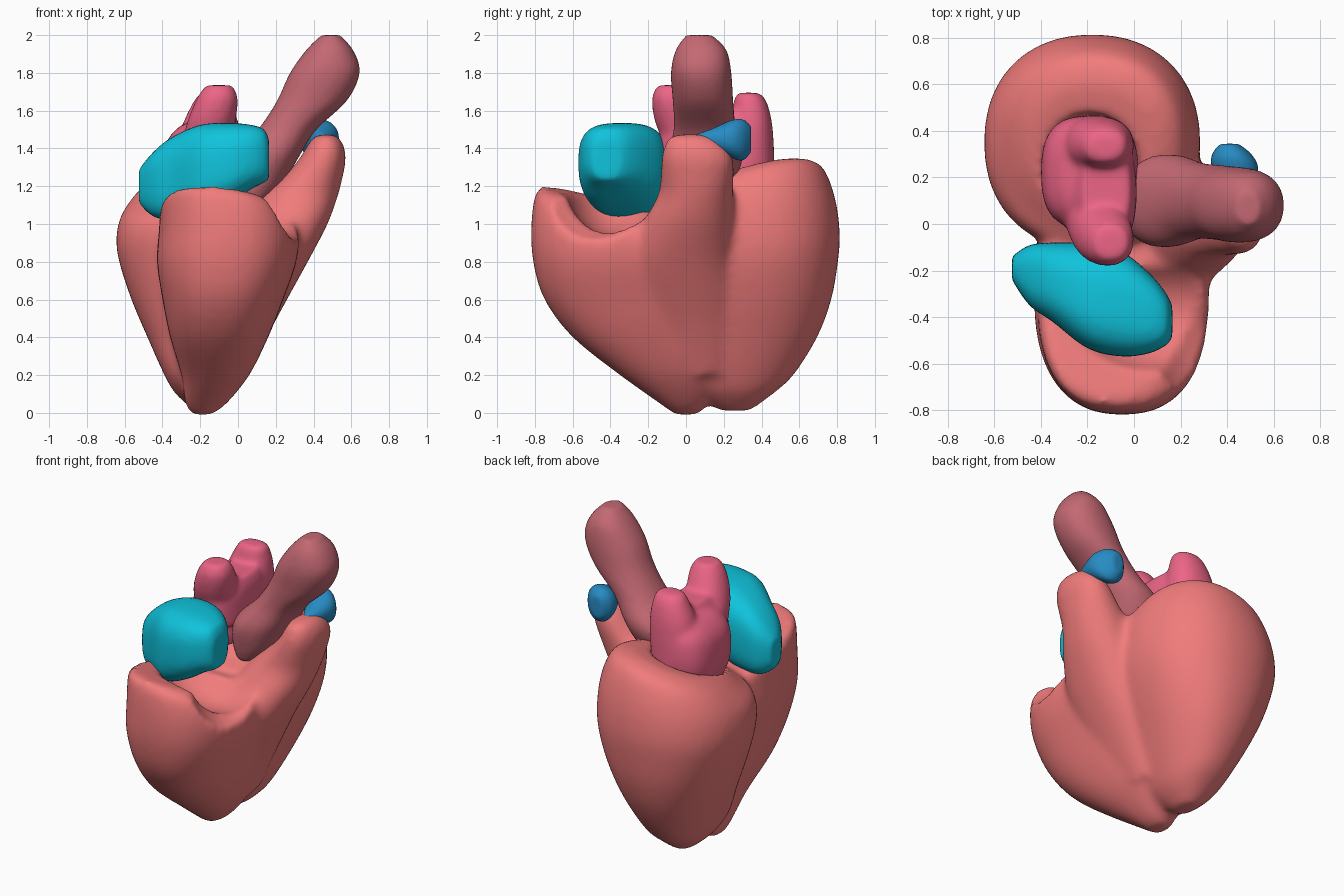
import bpy, bmesh, math
from mathutils import Vector

if "Cube" in bpy.data.objects:
    bpy.data.objects.remove(bpy.data.objects["Cube"])


def catmull(a, b, c, d, t):
    return [0.5 * (2 * q + (r - p) * t + (2 * p - 5 * q + 4 * r - s) * t * t
                   + (3 * q - p - 3 * r + s) * t ** 3) for p, q, r, s in zip(a, b, c, d)]


def loft(bm, secs, axis=2, power=2.2, n=40, steps=4):
    """Skin rounded sections (pos, cu, cv, ru, rv, slope_u, slope_v) along an axis."""
    secs = [list(s) + [0] * (7 - len(s)) for s in secs]
    fine = []
    for i in range(len(secs) - 1):
        q = [secs[max(i - 1, 0)], secs[i], secs[i + 1], secs[min(i + 2, len(secs) - 1)]]
        fine += [catmull(*q, k / steps) for k in range(steps)]
    fine.append(secs[-1])
    u_ax, v_ax = {0: (1, 2), 1: (0, 2), 2: (0, 1)}[axis]
    rings = []
    for pos, cu, cv, ru, rv, su, sv in fine:
        ring = []
        for k in range(n):
            a = 2 * math.pi * k / n
            c, s = math.cos(a), math.sin(a)
            du = ru * math.copysign(abs(c) ** (2 / power), c)
            dv = rv * math.copysign(abs(s) ** (2 / power), s)
            p = Vector()
            p[axis], p[u_ax], p[v_ax] = pos + su * du + sv * dv, cu + du, cv + dv
            ring.append(bm.verts.new(p))
        rings.append(ring)
    faces = [bm.faces.new((r[k], r[(k + 1) % n], t[(k + 1) % n], t[k]))
             for r, t in zip(rings, rings[1:]) for k in range(n)]
    faces += [bm.faces.new(rings[0]), bm.faces.new(rings[-1])]
    bmesh.ops.recalc_face_normals(bm, faces=faces)


def hollow(center, radii):
    bpy.ops.mesh.primitive_uv_sphere_add(segments=48, ring_count=24, radius=1, location=center)
    ob = bpy.context.object
    ob.name, ob.scale, ob.hide_render = "hollow_cutter", radii, True
    return ob


def part(name, lofts, color, voxel, smooth, cutters=()):
    """Fuse overlapping lofts into one soft skin, with optional hollows."""
    bm = bmesh.new()
    for kw in lofts:
        loft(bm, **kw)
    mesh = bpy.data.meshes.new(name)
    bm.to_mesh(mesh)
    bm.free()
    ob = bpy.data.objects.new(name, mesh)
    bpy.context.collection.objects.link(ob)

    def remesh():
        m = ob.modifiers.new("fuse", 'REMESH')
        m.mode, m.voxel_size = 'VOXEL', voxel
    remesh()
    for c in cutters:
        m = ob.modifiers.new("hollow", 'BOOLEAN')
        m.operation, m.object = 'DIFFERENCE', c
    if cutters:
        remesh()
    m = ob.modifiers.new("soften", 'SMOOTH')
    m.factor, m.iterations = 0.5, smooth
    # Bake the modifiers and drop the cutters
    dg = bpy.context.evaluated_depsgraph_get()
    ob.data = bpy.data.meshes.new_from_object(ob.evaluated_get(dg))
    ob.modifiers.clear()
    for c in cutters:
        bpy.data.objects.remove(c)
    ob.data.name = name
    ob.data.shade_smooth()
    mat = bpy.data.materials.new(name + "_color")
    mat.diffuse_color = (*color, 1)
    mat.use_nodes = True
    mat.node_tree.nodes["Principled BSDF"].inputs["Base Color"].default_value = mat.diffuse_color
    ob.data.materials.clear()
    ob.data.materials.append(mat)


# Ventricles: back lobe, front lobe and the rising outflow tract
back_lobe = [(.01, -.18, .26, .05, .08), (.1, -.18, .25, .15, .21), (.2, -.18, .25, .21, .32),
             (.4, -.18, .31, .30, .385), (.6, -.18, .34, .385, .43), (.8, -.18, .35, .45, .455),
             (.95, -.18, .35, .465, .465, .05), (1.1, -.18, .35, .44, .44, .13, .08),
             (1.21, -.18, .35, .37, .37, .2, .24), (1.26, -.18, .34, .27, .26, .2, .26)]
front_lobe = [(-.01, -.19, 0, .05, .06), (.05, -.17, -.01, .11, .13), (.2, -.12, -.07, .18, .28),
              (.4, -.1, -.2, .26, .4), (.6, -.08, -.26, .32, .49), (.8, -.06, -.3, .37, .51),
              (.95, -.05, -.31, .37, .51, 0, -.08), (1.06, -.07, -.34, .34, .46, -.05, -.2),
              (1.11, -.12, -.4, .26, .36, -.08, -.25)]
outflow = [(.2, -.1, .08, .16, .18), (.45, 0, .02, .18, .26), (.6, .06, -.01, .2, .29),
           (.8, .14, -.03, .23, .29), (1.0, .25, .01, .225, .24), (1.15, .33, .05, .2, .2),
           (1.25, .4, .06, .155, .195), (1.35, .45, .06, .122, .19),
           (1.43, .465, .04, .09, .15), (1.475, .465, .02, .05, .09)]
part("ventricles", [dict(secs=back_lobe), dict(secs=front_lobe, power=2.4), dict(secs=outflow)],
     (.88, .2, .2), .02, 12,
     [hollow((-.19, .22, 1.32), (.22, .26, .36)), hollow((.1, -.38, 1.27), (.4, .27, .34)),
      hollow((.36, -.5, 1.33), (.3, .36, .42))])

# Right atrium: bean resting in the front saddle
part("right_atrium", [dict(axis=0, power=2.9, secs=[
    (-.525, -.19, 1.2, .05, .09), (-.45, -.22, 1.21, .13, .17), (-.35, -.25, 1.24, .17, .22),
    (-.2, -.31, 1.28, .225, .245), (-.05, -.345, 1.32, .225, .215), (.07, -.385, 1.355, .17, .17),
    (.14, -.41, 1.36, .11, .14), (.165, -.42, 1.34, .07, .1)])],
    (.005, .55, .72), .02, 4)

# Left atrium: body, saddle ridge and two raised vein stumps
part("left_atrium", [
    dict(power=2.7, secs=[(1.0, -.19, .2, .1, .12), (1.2, -.19, .22, .2, .23),
                          (1.4, -.19, .22, .2, .24), (1.5, -.18, .22, .15, .2),
                          (1.54, -.17, .22, .09, .13)]),
    dict(secs=[(1.3, -.15, .14, .16, .3), (1.5, -.13, .14, .14, .27), (1.59, -.12, .14, .1, .22)]),
    dict(secs=[(1.25, -.19, .12, .13, .13), (1.5, -.15, -.01, .13, .14),
               (1.66, -.11, -.07, .11, .11), (1.735, -.1, -.08, .07, .07)]),
    dict(secs=[(1.25, -.17, .32, .16, .15), (1.5, -.15, .34, .15, .12),
               (1.64, -.13, .34, .11, .09), (1.695, -.12, .33, .08, .06)])],
    (.84, .13, .24), .016, 10)

# Aorta: thick leaning tube
part("aorta", [dict(secs=[
    (1.1, .06, .05, .06, .1), (1.2, .09, .08, .14, .16), (1.35, .14, .1, .18, .2),
    (1.5, .26, .1, .155, .165), (1.65, .39, .09, .185, .16), (1.8, .46, .08, .185, .16),
    (1.92, .485, .08, .125, .135), (2.0, .49, .07, .05, .07)])],
    (.55, .14, .17), .018, 4)

# Pulmonary artery: small rounded wedge behind the outflow tract
part("pulmonary_artery", [dict(axis=1, secs=[
    (.04, .46, 1.45, .02, .02), (.15, .45, 1.45, .07, .06), (.24, .435, 1.45, .1, .1),
    (.3, .42, 1.445, .085, .11), (.345, .41, 1.45, .04, .07)])],
    (.02, .26, .55), .012, 3)
